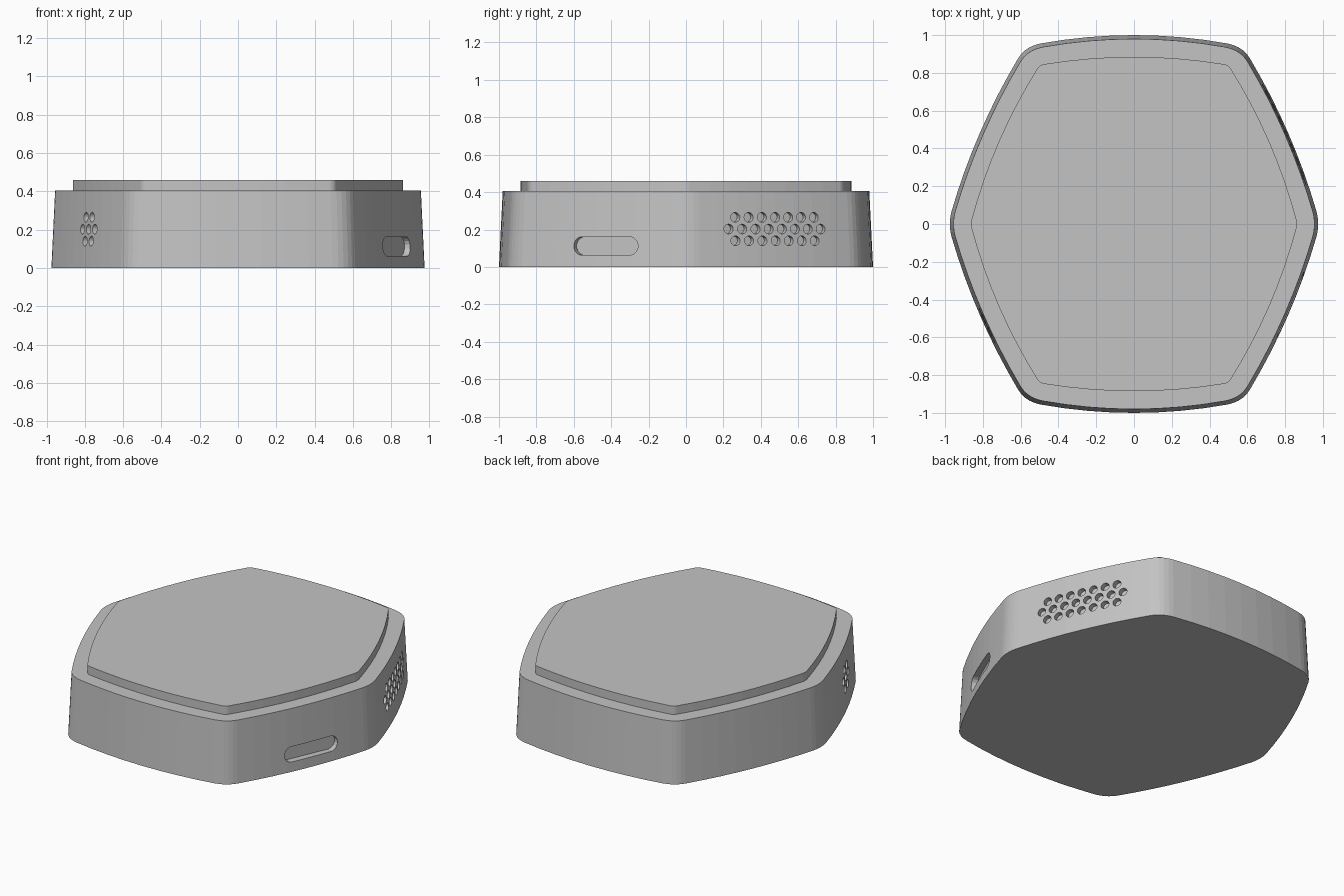
import bpy, bmesh, math
from mathutils import Vector

cube = bpy.data.objects.get("Cube")
if cube:
    bpy.data.objects.remove(cube, do_unlink=True)

grey = bpy.data.materials.new("plain grey")
grey.use_nodes = True
grey.diffuse_color = (0.55, 0.55, 0.55, 1)
grey.node_tree.nodes["Principled BSDF"].inputs["Base Color"].default_value = (0.55, 0.55, 0.55, 1)


def bowed(a, b, sag, u):
    """Point at u on the outward bowed side from a to b."""
    d = b - a
    n = Vector((d.y, -d.x)).normalized()
    return a + d * u + n * sag * 4 * u * (1 - u)


def outline(tip, cx, cy, side_sag, end_sag, trim):
    """Six bowed sides, counter-clockwise, with rounded corners."""
    c = [Vector(p) for p in ((tip, 0), (cx, cy), (-cx, cy), (-tip, 0), (-cx, -cy), (cx, -cy))]
    sags = [side_sag, end_sag, side_sag] * 2
    pts = []
    for i in range(6):
        a, b, nxt = c[i], c[(i + 1) % 6], c[(i + 2) % 6]
        for k in range(9):
            pts.append(bowed(a, b, sags[i], trim + (1 - 2 * trim) * k / 8))
        start, end = pts[-1], bowed(b, nxt, sags[(i + 1) % 6], trim)
        for k in range(1, 5):
            t = k / 5
            pts.append(start * (1 - t) ** 2 + b * 2 * t * (1 - t) + end * t * t)
    return pts


def loft(bm, low, high):
    """Closed prism between two rings of points."""
    lo = [bm.verts.new(p) for p in low]
    hi = [bm.verts.new(p) for p in high]
    bm.faces.new(lo[::-1])
    bm.faces.new(hi)
    for i in range(len(lo)):
        j = (i + 1) % len(lo)
        bm.faces.new((lo[i], lo[j], hi[j], hi[i]))


def finish(bm, name):
    bmesh.ops.recalc_face_normals(bm, faces=bm.faces)
    mesh = bpy.data.meshes.new(name)
    bm.to_mesh(mesh)
    bm.free()
    mesh.materials.append(grey)
    ob = bpy.data.objects.new(name, mesh)
    bpy.context.collection.objects.link(ob)
    return ob


def slab(name, pts, z0, z1, taper):
    bm = bmesh.new()
    loft(bm, [(p.x, p.y, z0) for p in pts],
         [(p.x * taper, p.y * taper, z1) for p in pts])
    return finish(bm, name)


# Tapered body and raised lid
body = slab("body", outline(0.985, 0.575, 0.94, 0.038, 0.06, 0.07), 0, 0.405, 0.98)
slab("lid", outline(0.866, 0.5, 0.842, 0.036, 0.043, 0.025), 0.405, 0.46, 1)

# Recess cutters on the slanted sides
TIP, CORNER = Vector((0.985, 0)), Vector((0.575, 0.94))
bm = bmesh.new()


def recess(profile, y, z, sx, sy, depth):
    """Cut a profile into the side at distance y from the tip, mirrored by sx, sy."""
    p = bowed(TIP, CORNER, 0.038, (y - 0.012) / 0.94) * (1 - 0.05 * z)
    t = (CORNER - TIP).normalized()
    n = Vector((t.y, -t.x))
    rings = []
    for d in (-depth, 0.05):
        ring = []
        for a, h in profile:
            q = p + t * a + n * d
            ring.append((q.x * sx, q.y * sy, z + h))
        rings.append(ring)
    loft(bm, *rings)


def circle(r, count):
    return [(r * math.cos(math.tau * k / count), r * math.sin(math.tau * k / count))
            for k in range(count)]


# Rounded slot
slot = [(x + math.copysign(0.136, x), z) for x, z in
        [(0.05 * math.cos(a), 0.05 * math.sin(a))
         for a in [math.tau * (k + 0.5) / 16 for k in range(16)]]]
recess(slot, 0.43, 0.112, 1, -1, 0.04)

# Staggered vent holes: wide group and small group
for sx, sy, mid, rows in ((1, 1, 0.48, (7, 8, 7)), (-1, -1, 0.54, (2, 3, 2))):
    for row, count in enumerate(rows):
        for k in range(count):
            y = mid + (k - (count - 1) / 2) * 0.071
            recess(circle(0.026, 20), y, 0.14 + 0.0625 * row, sx, sy, 0.035)

cutter = finish(bm, "recess_cutter")
cutter.hide_render = True
mod = body.modifiers.new("recesses", 'BOOLEAN')
mod.operation = 'DIFFERENCE'
mod.solver = 'EXACT'
mod.object = cutter
bpy.context.view_layer.objects.active = body
bpy.ops.object.modifier_apply(modifier=mod.name)
bpy.data.objects.remove(cutter, do_unlink=True)
